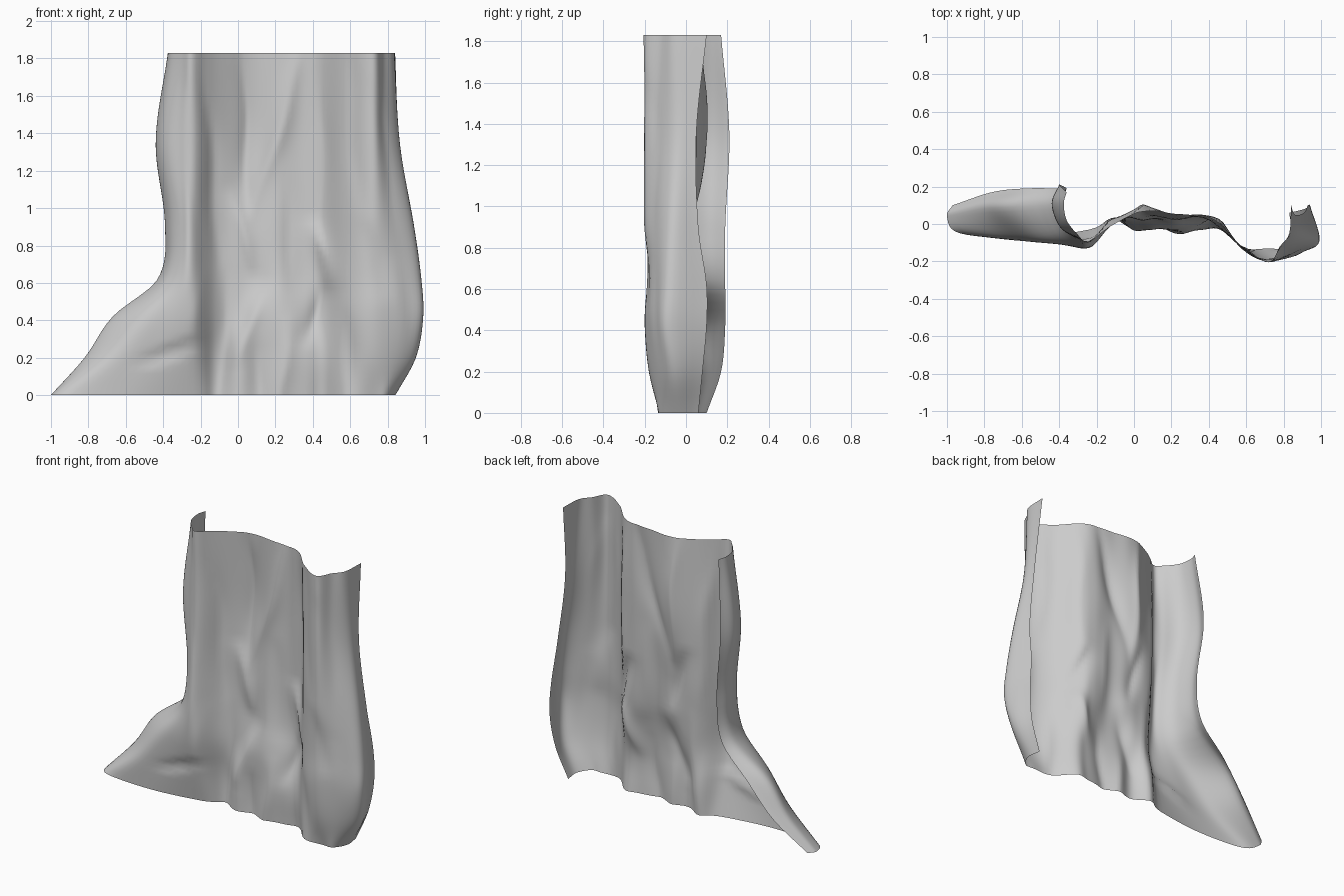
import bpy, bmesh, math
from mathutils import Vector

# Heights of the guide cross-sections, bottom to top
HEIGHTS = [0, .2, .42, .62, .9, 1.35, 1.83]

# Left wrap and root: back edge, silhouette, front (x, y each)
LEFT = [
    (-.97, .10, -1.0, .04, -.93, -.05),
    (-.76, .17, -.82, .08, -.70, -.07),
    (-.58, .19, -.67, .09, -.54, -.07),
    (-.40, .19, -.43, .10, -.39, -.04),
    (-.36, .19, -.39, .10, -.36, -.02),
    (-.40, .21, -.44, .11, -.40, -.01),
    (-.36, .17, -.375, .11, -.36, .02),
]
# Depth of the front face at fixed x positions
MID_X = [-.24, -.12, 0, .1, .22, .36, .46, .58, .72]
MID_Y = [
    (-.075, -.03, .02, -.03, -.02, -.03, -.02, -.01, -.125, -.13),
    (-.09, -.07, .02, -.03, -.02, -.03, -.03, -.03, -.13, -.18),
    (-.11, -.11, -.01, .01, -.01, -.03, -.01, -.01, -.14, -.20),
    (-.11, -.12, .00, .03, .03, .00, .03, .01, -.13, -.195),
    (-.09, -.11, .01, .05, .04, .02, .04, .01, -.13, -.205),
    (-.07, -.10, .01, .07, .08, .05, .05, .01, -.13, -.205),
    (-.06, -.10, -.01, .05, .07, .055, .05, .00, -.13, -.205),
]
# Right wrap: front, silhouette, back edge
RIGHT = [
    (.79, -.125, .84, -.04, .83, .06),
    (.86, -.14, .95, -.06, .91, .08),
    (.89, -.15, .99, -.09, .94, .10),
    (.88, -.15, .98, -.08, .93, .10),
    (.85, -.15, .94, -.07, .91, .06),
    (.79, -.14, .86, -.05, .86, .05),
    (.78, -.12, .83, -.05, .84, .10),
]
# Bark folds: start x, z, end x, z, width, push (positive = groove)
FOLDS = [
    (.38, 1.95, .06, .9, .05, -.03), (.02, 1.9, .06, .95, .04, .025),
    (-.05, 1.1, .1, .65, .05, -.03), (-.2, 2.0, -.1, .6, .04, .02),
    (.40, .95, .5, .55, .05, -.035), (.46, .62, .36, .25, .05, .03),
    (-.2, .7, -.25, .2, .06, -.015), (-.55, .15, -.18, .3, .06, .025),
    (.58, 2.0, .66, .9, .05, .015), (.66, .95, .8, .5, .06, .015),
    (.74, 1.7, .86, .8, .04, .015), (.84, .75, .9, .1, .05, -.015),
    (.14, .6, .0, .15, .05, -.025), (.28, .45, .2, -.2, .05, -.025),
    (.12, .3, .1, -.2, .05, .02), (-.05, .7, -.11, -.2, .045, .02),
    (-.3, 1.9, -.22, .7, .05, .012), (.24, 1.2, .3, .5, .05, .015),
    (.55, .5, .62, 0, .04, .015), (.46, 1.8, .46, .8, .04, .015),
]


def spline(points, ts, t):
    """Smooth interpolation through points placed at parameters ts."""
    n = len(points)
    i = max(k for k in range(n - 1) if ts[k] <= t + 1e-9)

    def slope(k):
        a, b = max(k - 1, 0), min(k + 1, n - 1)
        return (points[b] - points[a]) / (ts[b] - ts[a])
    h = ts[i + 1] - ts[i]
    s = (t - ts[i]) / h
    return (points[i] * (2*s**3 - 3*s*s + 1) + slope(i) * h * (s**3 - 2*s*s + s)
            + points[i + 1] * (3*s*s - 2*s**3) + slope(i + 1) * h * (s**3 - s*s))


def fold_push(x, z):
    """Sum of slightly wavy folds that taper out at both ends."""
    total = 0
    for x0, z0, x1, z1, width, push in FOLDS:
        s = (z - z0) / (z1 - z0)
        if 0 < s < 1:
            centre = x0 + (x1 - x0) * s + .012 * math.sin(9 * z + 20 * x0)
            total += push * math.sin(math.pi * s) * math.exp(-abs((x - centre) / width) ** 1.4)
    return total


# Guide cross-sections
sections = []
for z, l, m, r in zip(HEIGHTS, LEFT, MID_Y, RIGHT):
    xs = [l[0], l[2], l[4], (l[4] + MID_X[0]) / 2] + MID_X + [r[0], r[2], r[4]]
    ys = [l[1], l[3], l[5]] + list(m) + [r[1], r[3], r[5]]
    sections.append([Vector((x, y, z)) for x, y in zip(xs, ys)])
count = len(sections[0])

# Bark shell: an open sheet lofted through the sections
STEPS, ROWS = 6, 48
bm = bmesh.new()
grid = []
for j in range(ROWS + 1):
    z = HEIGHTS[-1] * j / ROWS
    guide = [spline([s[k] for s in sections], HEIGHTS, z) for k in range(count)]
    row = []
    for i in range((count - 1) * STEPS + 1):
        u = i / STEPS
        p = spline(guide, list(range(count)), u)
        fade = min(max(min(u - 1.5, count - 2.5 - u), 0), 1)
        p.y += fold_push(p.x, z) * fade
        row.append(bm.verts.new((p.x, p.y, z)))
    grid.append(row)
for low, high in zip(grid, grid[1:]):
    for i in range(len(low) - 1):
        bm.faces.new((low[i], low[i + 1], high[i + 1], high[i]))
mesh = bpy.data.meshes.new("trunk_bark")
bm.to_mesh(mesh)
bm.free()
trunk = bpy.data.objects.new("trunk_bark", mesh)
bpy.context.collection.objects.link(trunk)
bpy.context.view_layer.objects.active = trunk
trunk.select_set(True)
bpy.ops.object.shade_smooth_by_angle(angle=math.radians(50))
